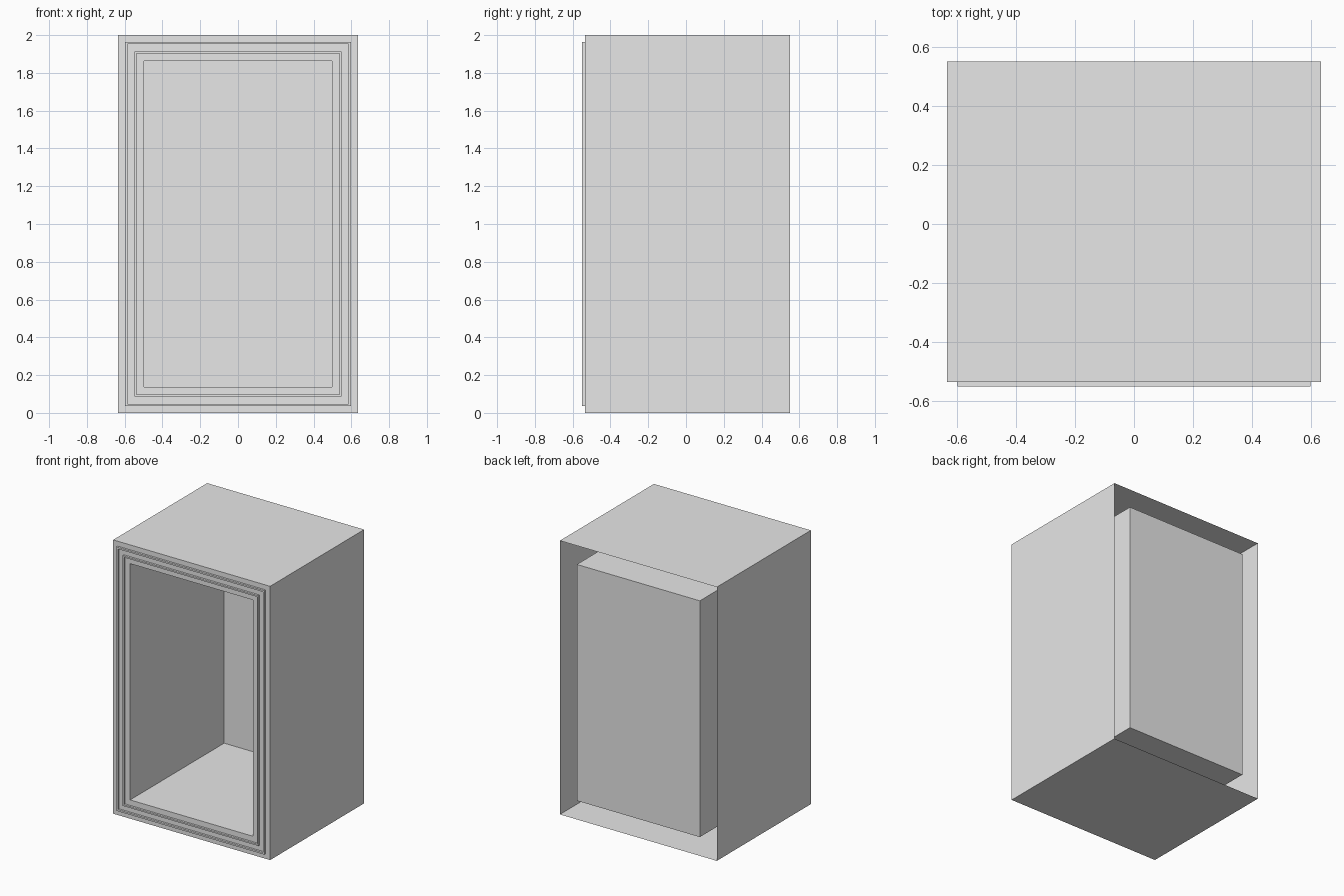
import bpy
import bmesh

cube = bpy.data.objects.get("Cube")
if cube:
    bpy.data.objects.remove(cube, do_unlink=True)

# Overall dimensions
HALF_W, HEIGHT = 0.634, 2.0
BACK, FACE, LIP = 0.55, -0.535, -0.55

grey = bpy.data.materials.new("light grey")
grey.use_nodes = True
colour = (0.8, 0.8, 0.8, 1.0)
grey.diffuse_color = colour
grey.node_tree.nodes["Principled BSDF"].inputs["Base Color"].default_value = colour


def rect_loft(name, profile, cap=False):
    """Sweep (inset, y) profile points round the rectangular cabinet outline."""
    bm = bmesh.new()
    rings = []
    for inset, y in profile:
        x, low, high = HALF_W - inset, inset, HEIGHT - inset
        corners = ((-x, low), (x, low), (x, high), (-x, high))
        rings.append([bm.verts.new((cx, y, cz)) for cx, cz in corners])
    for a, b in zip(rings, rings[1:]):
        for i in range(4):
            j = (i + 1) % 4
            bm.faces.new((a[i], a[j], b[j], b[i]))
    if cap:
        bm.faces.new(rings[-1])
    mesh = bpy.data.meshes.new(name)
    bm.to_mesh(mesh)
    bm.free()
    mesh.materials.append(grey)
    obj = bpy.data.objects.new(name, mesh)
    bpy.context.collection.objects.link(obj)
    return obj


# Seal ridges standing proud of the front rim
seals = {"outer_seal": (0.036, 0.048), "inner_seal": (0.086, 0.097)}
for name, (start, end) in seals.items():
    rect_loft(name, [(start, FACE), (start, LIP), (end, LIP), (end, FACE)])

# Outer casing, open at the back
rect_loft("outer_casing", [(0, BACK), (0, FACE)])

# Flat rim strips between the seals
DEPTH = 0.137
rect_loft("outer_rim", [(0, FACE), (0.036, FACE)])
rect_loft("middle_rim", [(0.048, FACE), (0.086, FACE)])
rect_loft("inner_rim", [(0.097, FACE), (DEPTH, FACE)])

# Inner compartment with its rear wall
rect_loft("inner_liner", [(DEPTH, FACE), (DEPTH, BACK)], cap=True)
